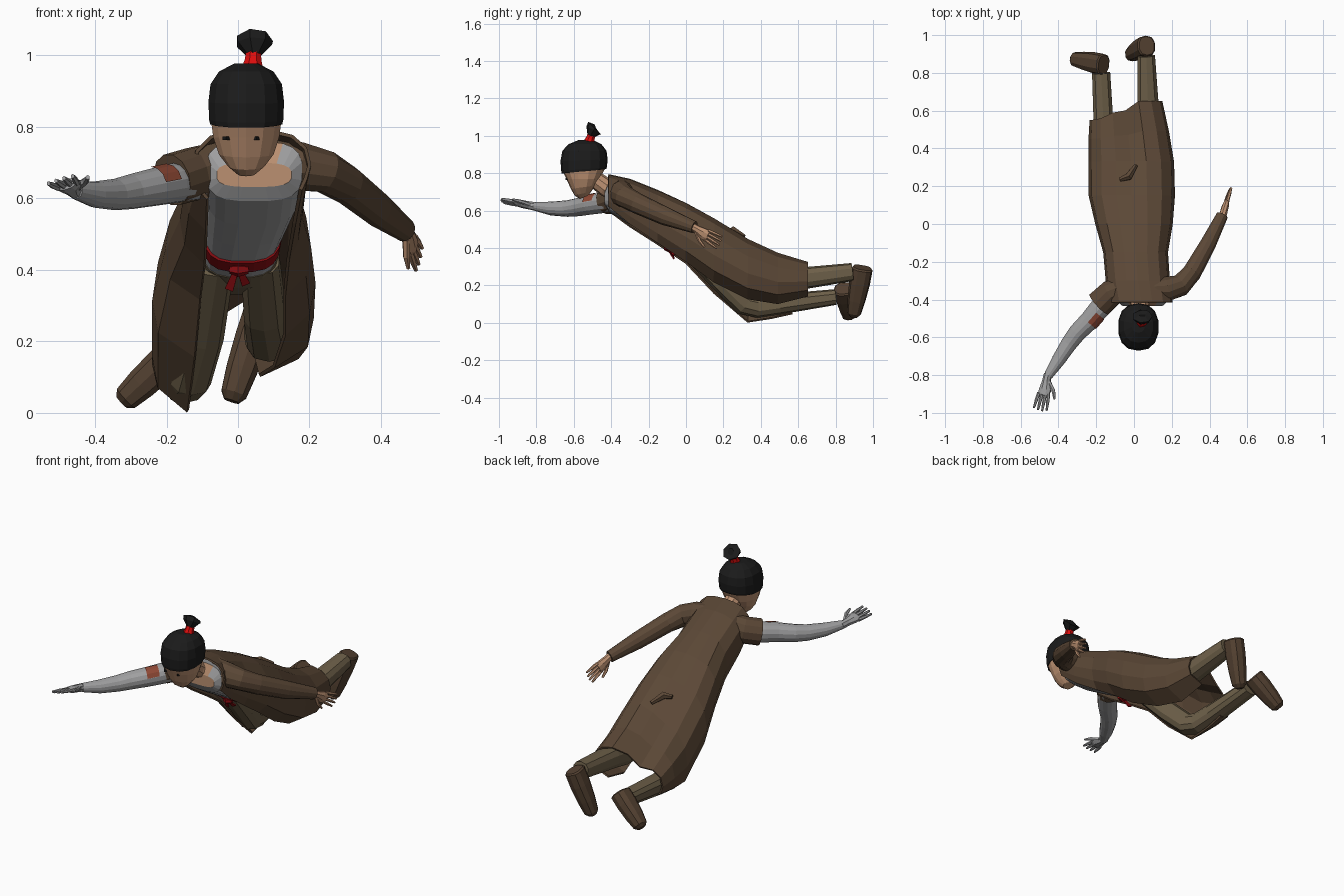
import bpy, bmesh, math
from mathutils import Vector as V

def material(name, rgb):
    m = bpy.data.materials.new(name)
    m.diffuse_color = (*rgb, 1)
    return m

COAT = material("coat brown", (.105, .064, .037))
BOOT = material("boot brown", (.088, .053, .031))
PANTS = material("khaki", (.155, .117, .067))
GREY = material("grey cloth", (.35, .35, .355))
SKIN = material("skin", (.50, .28, .165))
HAIR = material("black hair", (.011, .011, .011))
RED = material("bright red", (.72, .004, .004))
BELT = material("dark red", (.27, .004, .006))
PATCH = material("rust patch", (.27, .065, .035))

def loft(name, rings, mats, closed=True, caps=True, rule=None):
    """Skin a list of equally long point rings."""
    bm = bmesh.new()
    rows = [[bm.verts.new(p) for p in r] for r in rings]
    n = len(rows[0])
    for a, b in zip(rows, rows[1:]):
        for i in range(n if closed else n - 1):
            j = (i + 1) % n
            bm.faces.new((a[i], a[j], b[j], b[i]))
    if caps and closed:
        bm.faces.new(rows[0])
        bm.faces.new(rows[-1])
    bmesh.ops.recalc_face_normals(bm, faces=bm.faces)
    if rule:
        for f in bm.faces:
            f.material_index = rule(f.calc_center_median())
    me = bpy.data.meshes.new(name)
    bm.to_mesh(me)
    bm.free()
    for m in mats:
        me.materials.append(m)
    ob = bpy.data.objects.new(name, me)
    bpy.context.collection.objects.link(ob)
    return ob

def pw(v, e):
    return math.copysign(abs(v) ** e, v)

def angles(n):
    return [2 * math.pi * (k + .5) / n for k in range(n)]

def tube(name, pts, mat, n=12, up=(0, 0, 1), box=1):
    """Elliptical tube; each point is (x, y, z, half width, half height)."""
    rings = []
    for i, p in enumerate(pts):
        a, b = pts[max(i - 1, 0)], pts[min(i + 1, len(pts) - 1)]
        d = (V(b[:3]) - V(a[:3])).normalized()
        s = d.cross(V(up)).normalized()
        u = s.cross(d)
        rings.append([V(p[:3]) + s * p[3] * pw(math.cos(t), box) + u * p[-1] * pw(math.sin(t), box)
                      for t in angles(n)])
    return loft(name, rings, [mat])

def stack(name, rows, mat, cx, n=14):
    """Head-like shape from (z, centre y, rx, ry, tilt) rows; slightly boxy rings."""
    return loft(name, [[(cx + rx * pw(math.cos(t), .85), cy + ry * pw(math.sin(t), .85), z + tl * math.sin(t))
                        for t in angles(n)] for z, cy, rx, ry, tl in rows], [mat])

# Torso: grey shirt with bare skin at the neckline
def body_ring(y, cx, zb, zt, rx, grow=0, n=20):
    return [(cx + (rx + grow) * pw(math.cos(t), .65), y,
             (zb + zt) / 2 + ((zt - zb) / 2 + grow) * pw(math.sin(t), .65)) for t in angles(n)]

body = [(-.435, .045, .632, .70, .105), (-.41, .045, .592, .76, .135), (-.3, .04, .525, .74, .13),
        (-.2, .025, .468, .68, .118), (-.1, .01, .41, .63, .105), (-.03, .005, .375, .59, .108)]
loft("shirt", [body_ring(*b) for b in body], [GREY, SKIN],
     rule=lambda c: int(c.y < -.43 or (c.y < -.41 and c.z > .68 and abs(c.x - .045) < .08)))
loft("pelvis", [body_ring(*b) for b in [(-.04, .005, .378, .59, .108), (.02, .0, .35, .56, .113),
                                        (.12, -.005, .33, .48, .10)]], [PANTS])
# Belt, knot and tails
loft("belt", [body_ring(-.125, .012, .425, .63, .106, .006), body_ring(-.08, .01, .40, .61, .105, .006)], [BELT])
tube("belt_knot", [(-.022, -.095, .402, .013), (.0, -.10, .40, .02), (.028, -.095, .402, .013)], BELT, 6)
for x, z in ((-.025, .345), (.022, .36)):
    tube("belt_tail", [(x * .2, -.10, .40, .010, .005), (x, -.065, z, .017, .005)], BELT, 4, (0, 1, 0))

# Coat: open-fronted shell; rows are yL, yR, xL, xR, zTop, side drop, zBotL, zBotR, gapL, gapR
coat = [(-.415, -.415, -.125, .20, .79, 0, .60, .625, -.085, .175),
        (-.30, -.30, -.145, .185, .765, 0, .515, .53, -.088, .157),
        (-.15, -.15, -.158, .175, .705, 0, .42, .43, -.092, .14),
        (0, 0, -.20, .20, .64, .01, .32, .33, -.105, .13),
        (.15, .15, -.235, .212, .56, .03, .16, .22, -.12, .13),
        (.33, .33, -.236, .207, .45, .07, .005, .13, -.14, .10),
        (.45, .49, -.236, .18, .375, .08, .025, .105, -.15, .06),
        (.55, .65, -.23, .145, .325, .10, .05, .145, -.15, .05)]
rings = []
# profile of one half: (sideways fraction, height fraction)
half = [(None, 0), (.93, .18), (1, .42), (.93, .70), (.70, .90), (.36, .98)]
for yl, yr, xl, xr, zt, drop, zl, zr, gl, gr in coat:
    cx, ring = (xl + xr) / 2, []
    for s, x, g, zb, top in ((-1, xl, gl, zl, zt - drop), (1, xr, gr, zr, zt)):
        pts = []
        for f, h in half:
            px = g if f is None else cx + (x - cx) * f
            t = (px - xl) / (xr - xl)
            pts.append((px, yl + (yr - yl) * min(1, max(0, t * 1.8 - .2)), zb + (top - zb) * h))
        if s < 0:
            ring += pts + [(cx, (yl + yr) / 2, zt - drop * .45)]
        else:
            ring += pts[::-1]
    rings.append(ring)
ob = loft("coat", rings, [COAT], closed=False)
m = ob.modifiers.new("thickness", "SOLIDIFY")
m.thickness, m.offset = .01, 0
# Fold on the lower back of the coat
tube("coat_fold", [(-.075, .235, .492, .012), (-.03, .25, .495, .022), (.01, .31, .462, .012)], COAT, 6)

# Coat shoulders, long left sleeve and torn right sleeve
tube("left_sleeve", [(.09, -.345, .70, .055, .07), (.17, -.345, .69, .068, .07), (.245, -.325, .674, .060, .06),
                     (.305, -.26, .638, .052, .055), (.39, -.11, .57, .044, .05),
                     (.467, .045, .511, .032, .033)], COAT)
tube("right_sleeve", [(-.03, -.33, .695, .06, .07), (-.12, -.365, .67, .072, .075),
                      (-.185, -.425, .652, .075, .074)], COAT)

# Right arm in a grey wrap with a rust patch
arm = [(-.12, -.37, .65, .056), (-.185, -.45, .642, .056), (-.235, -.51, .632, .053), (-.30, -.575, .619, .049),
       (-.345, -.635, .611, .044), (-.40, -.72, .611, .037), (-.455, -.805, .622, .024)]
tube("right_arm", arm, GREY, 14)
d, side = V((-.66, -.75, -.13)), V((.75, -.62, 0)).normalized()
loft("arm_patch", [[V((-.218, -.49, .636)) + d * k + side * .058 * math.cos(t) + V((0, 0, .058 * math.sin(t)))
                    for t in [math.radians(a) for a in (15, 40, 65, 90)]] for k in (-.027, .0, .04)],
     [PATCH], closed=False)

# Hands
def hand(side, wrist, aim, across, mat, size, wide=1):
    w, a, s = V(wrist), V(aim).normalized(), V(across)
    s = (s - a * s.dot(a)).normalized()
    up = s.cross(a)
    def P(f, k, r, q):
        return (*(w + a * f * size + s * k * size * wide), r * size * wide, q * size)
    tube(side + "_palm", [P(-.12, 0, .14, .13), P(.12, 0, .15, .12), P(.35, .02, .22, .11), P(.52, 0, .21, .08)],
         mat, 8, up)
    for i in range(4):
        k = (i - 1.5) * .115
        e = 1 - abs(i - 1.7) * .07
        tube(side + "_finger", [P(.46, k, .06, .06), P(.46 + .28 * e, k * 1.2, .055, .055),
                                P(.46 + .54 * e, k * 1.35, .035, .035)], mat, 6, up)
    tube(side + "_thumb", [P(.12, .1, .08, .07), P(.35, .32, .065, .06), P(.58, .42, .04, .035)], mat, 6, up)

hand("right", (-.46, -.815, .624), (-.22, -1, .17), (1, -.2, .3), GREY, .182, .85)
hand("left", (.470, .045, .508), (.22, .8, -.47), (-.22, -.4, -.7), SKIN, .168, .9)

# Trouser legs
tube("right_leg", [(-.065, 0, .42, .055), (-.10, .19, .22, .06), (-.135, .31, .10, .06), (-.15, .38, .085, .058),
                   (-.16, .5, .10, .055), (-.174, .80, .138, .050, .042)], PANTS, 10, box=.8)
tube("left_leg", [(.062, 0, .43, .055), (.075, .2, .28, .06), (.088, .38, .205, .064), (.082, .48, .21, .062),
                  (.075, .6, .235, .06), (.065, .89, .272, .048)], PANTS, 10, box=.8)

# Boots pointing down and outward
def boot(name, heel, toe):
    h, t = V(heel), V(toe)
    prof = [(-.03, .042, .05), (.0, .05, .056), (.3, .05, .056), (.65, .046, .048), (.92, .038, .038), (1, .022, .02)]
    tube(name, [(*h.lerp(t, f), rw, rh) for f, rw, rh in prof], BOOT, 10, (0, 1, 0), .8)
boot("left_boot", (.065, .942, .288), (-.018, .895, .033))
boot("right_boot", (-.165, .845, .18), (-.325, .875, .03))

# Neck, head and hair
tube("neck", [(.035, -.36, .69, .075, .05), (.03, -.43, .725, .05), (.025, -.51, .785, .046)], SKIN, 10)
stack("head", [(.672, -.545, .028, .022, .01), (.692, -.55, .052, .045, .012), (.725, -.55, .078, .065, .01),
               (.77, -.55, .094, .09, 0), (.82, -.55, .101, .114, 0), (.88, -.55, .09, .1, 0)], SKIN, .023)
stack("hair", [(.81, -.545, .103, .119, .012), (.822, -.545, .106, .122, .01), (.87, -.545, .108, .126, .005),
               (.92, -.543, .102, .118, 0), (.955, -.54, .078, .088, 0), (.977, -.535, .035, .04, 0)], HAIR, .023)
# Closed eyes as thin plates
for x in (-.033, .052):
    loft("eye", [[(x - .011, -.628, z), (x, -.644, z), (x + .011, -.628, z), (x, -.615, z)]
                 for z in (.764, .774)], [HAIR])
# Topknot with red tie
tube("hair_tie", [(.04, -.522, .955, .034), (.042, -.512, .985, .025), (.044, -.50, 1.018, .022)], RED, 8, (0, 1, 0))
tube("topknot", [(.045, -.51, 1.0, .02), (.045, -.494, 1.03, .05, .045), (.045, -.488, 1.04, .053, .05),
                 (.045, -.482, 1.042, .02)], HAIR, 7, (0, 1, 0))
